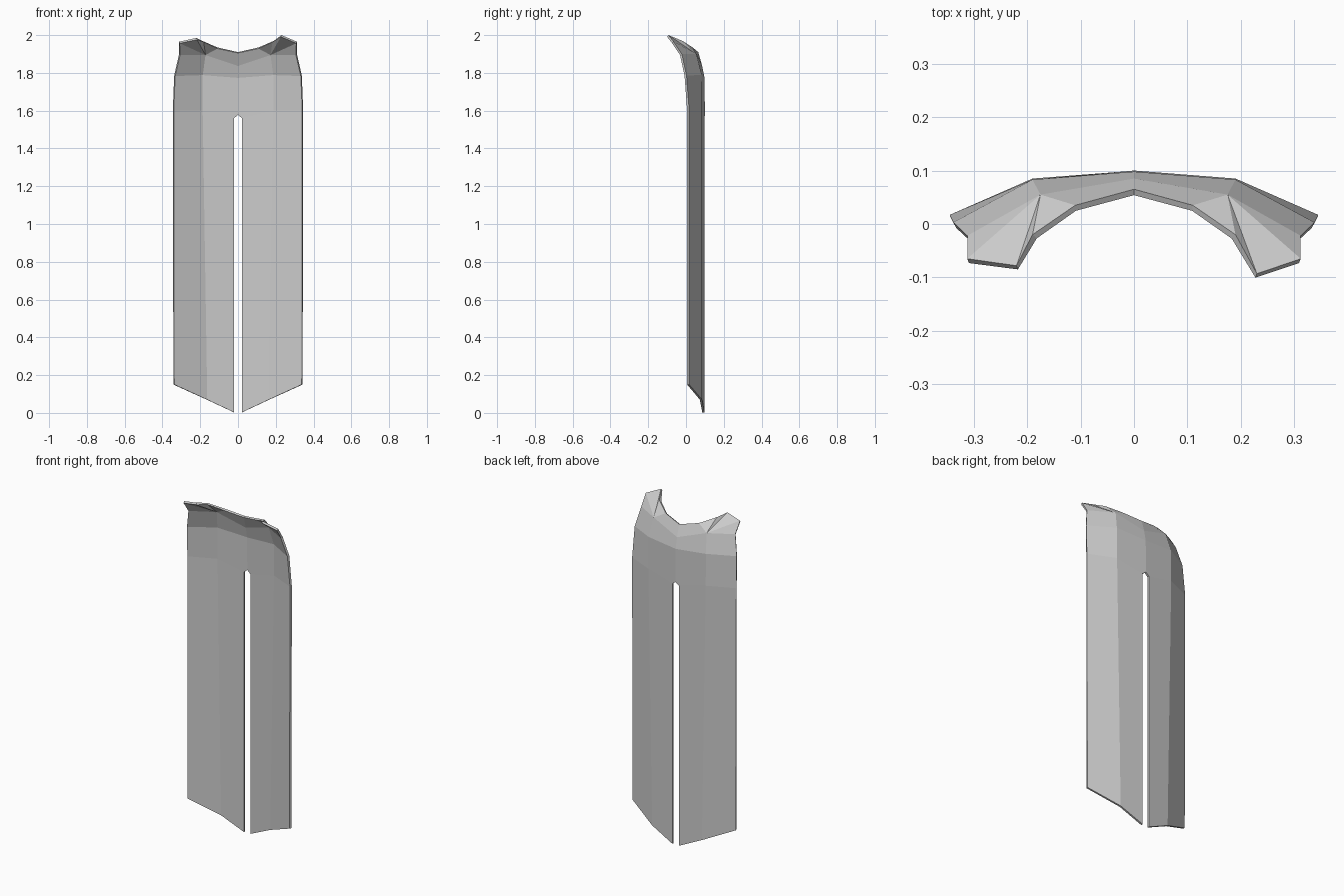
import bpy

cube = bpy.data.objects.get("Cube")
if cube:
    bpy.data.objects.remove(cube, do_unlink=True)

# Cloth material
cloth = bpy.data.materials.new("grey cloth")
cloth.use_nodes = True
GREY = (0.6, 0.6, 0.6, 1)
cloth.diffuse_color = GREY
bsdf = next(n for n in cloth.node_tree.nodes if n.type == 'BSDF_PRINCIPLED')
bsdf.inputs["Base Color"].default_value = GREY
bsdf.inputs["Roughness"].default_value = 0.8

# Half of the cape: hem, slit top, shoulder, yoke and collar points
half = {
    "hem_in": (.022, .098, .003), "hem_mid": (.165, .085, .07), "hem_out": (.342, .017, .15),
    "slit_top": (0, .1, 1.577), "slit_side": (.022, .098, 1.56),
    "back_mid": (.19, .085, 1.6), "back_out": (.345, .017, 1.6),
    "shoulder_in": (0, .098, 1.775), "shoulder_mid": (.19, .083, 1.79),
    "shoulder_out": (.338, .003, 1.785),
    "yoke_in": (0, .085, 1.84), "yoke_mid": (.175, .055, 1.9), "yoke_out": (.312, -.022, 1.9),
    "neck_in": (0, .065, 1.91), "neck_mid": (.11, .035, 1.935), "neck_out": (.19, -.02, 1.97),
    "tip_in": (.23, -.093, 2.0), "tip_out": (.312, -.065, 1.965),
}
panels = [
    "hem_in slit_side back_mid hem_mid",
    "hem_mid back_mid back_out hem_out",
    "slit_side slit_top shoulder_in shoulder_mid back_mid",
    "back_mid shoulder_mid shoulder_out back_out",
    "shoulder_in yoke_in yoke_mid shoulder_mid",
    "shoulder_mid yoke_mid yoke_out shoulder_out",
    "yoke_in neck_in neck_mid yoke_mid",
    "yoke_mid neck_mid neck_out",
    "yoke_mid neck_out tip_in",
    "yoke_mid tip_in tip_out",
    "yoke_mid tip_out yoke_out",
]

# Mirror the half, sharing the centre line; the right collar tip droops a little
verts, faces, index = [], [], {}
for side in (1, -1):
    for name, (x, y, z) in half.items():
        if side < 0 and x == 0:
            index[name, side] = index[name, 1]
            continue
        if side < 0 and name == "tip_in":
            x, y, z = x - .01, y + .015, z - .015
        index[name, side] = len(verts)
        verts.append((x * side, y, z))
    for panel in panels:
        ids = [index[n, side] for n in panel.split()]
        faces.append(ids if side > 0 else ids[::-1])

mesh = bpy.data.meshes.new("cape")
mesh.from_pydata(verts, [], faces)
mesh.update()
mesh.materials.append(cloth)
cape = bpy.data.objects.new("cape", mesh)
bpy.context.collection.objects.link(cape)

# Cloth thickness, grown inward
thick = cape.modifiers.new("thickness", 'SOLIDIFY')
thick.thickness = 0.012
thick.offset = -1
